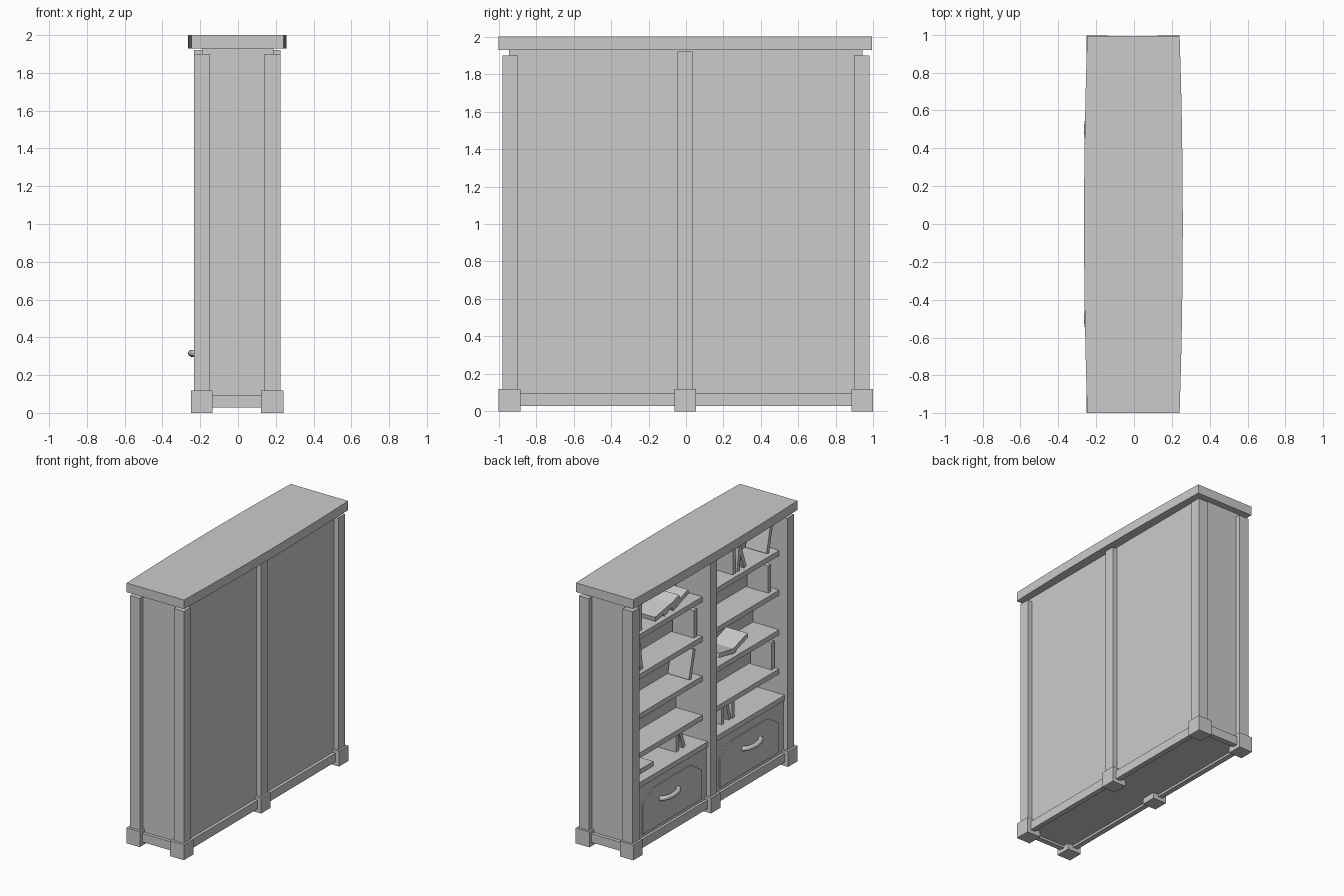
import bpy, math
from mathutils import Matrix, Vector

if "Cube" in bpy.data.objects:
    bpy.data.objects.remove(bpy.data.objects["Cube"])


def mesh_obj(name, verts, faces):
    me = bpy.data.meshes.new(name)
    me.from_pydata(verts, [], faces)
    ob = bpy.data.objects.new(name, me)
    bpy.context.collection.objects.link(ob)
    return ob


def box(name, x, y, z):
    v = [(a, b, c) for a in x for b in y for c in z]
    f = [(0, 1, 3, 2), (4, 6, 7, 5), (0, 4, 5, 1), (2, 3, 7, 6), (0, 2, 6, 4), (1, 5, 7, 3)]
    return mesh_obj(name, v, f)


def prism(name, pts, to3d, a, b):
    # extrude a 2D outline between two levels
    n = len(pts)
    v = [to3d(p, a) for p in pts] + [to3d(p, b) for p in pts]
    f = [tuple(range(n))[::-1], tuple(range(n, 2 * n))]
    f += [(i, (i + 1) % n, n + (i + 1) % n, n + i) for i in range(n)]
    return mesh_obj(name, v, f)


# bowed top slab
N = 8
ys = [-1 + 1.993 * i / N for i in range(N + 1)]
bow = lambda y: 0.244 + 0.017 * (1 - y * y)
outline = [(bow(y) - 0.003, y) for y in ys] + [(-bow(y) - 0.003, y) for y in reversed(ys)]
prism("top_slab", outline, lambda p, z: (p[0], p[1], z), 1.93, 2.0)

# plinth rails with recessed bottom
RZ = (0.028, 0.095)
box("front_rail", (-0.22, -0.18), (-0.97, 0.97), RZ)
box("back_rail", (0.17, 0.21), (-0.97, 0.97), RZ)
box("left_rail", (-0.18, 0.17), (-0.97, -0.93), RZ)
box("right_rail", (-0.18, 0.17), (0.93, 0.97), RZ)
box("bottom_panel", (-0.18, 0.17), (-0.93, 0.93), (0.045, 0.095))

# carcass
BACK = 0.06
box("back_panel", (BACK, 0.187), (-0.945, 0.943), (0.095, 1.935))
box("divider", (-0.17, BACK), (-0.045, 0.035), (0.095, 1.935))
box("left_side_panel", (-0.19, BACK), (-0.945, -0.9), (0.095, 1.935))
box("right_side_panel", (-0.19, BACK), (0.898, 0.943), (0.095, 1.935))

# posts and feet
for row, (y0, y1), top, (f0, f1) in (("left", (-0.98, -0.898), 1.9, (-1.0, -0.883)),
                                     ("middle", (-0.045, 0.035), 1.92, (-0.062, 0.053)),
                                     ("right", (0.898, 0.98), 1.9, (0.883, 0.997))):
    box(row + "_front_post", (-0.233, -0.148), (y0, y1), (0.1, top))
    box(row + "_back_post", (0.14, 0.225), (y0, y1), (0.1, top))
    box(row + "_front_foot", (-0.25, -0.135), (f0, f1), (0, 0.118))
    box(row + "_back_foot", (0.123, 0.24), (f0, f1), (0, 0.118))

# shelves, drawers and handles in both bays
SHELVES = (0.725, 1.025, 1.33, 1.635)
for bay, y0, y1 in (("left", -0.9, -0.045), ("right", 0.035, 0.898)):
    c = (y0 + y1) / 2
    for i, z in enumerate(SHELVES):
        box(f"{bay}_shelf_{i}", (-0.163, BACK), (y0, y1), (z - 0.04, z))
    box(bay + "_drawer_top", (-0.21, BACK), (y0, y1), (0.495, 0.535))
    box(bay + "_drawer_front", (-0.2, BACK), (y0, y1), (0.095, 0.495))
    panel = [(-0.355, 0.12), (0.355, 0.12), (0.355, 0.35), (0.23, 0.43), (-0.23, 0.43), (-0.355, 0.35)]
    prism(bay + "_drawer_panel", panel, lambda p, x: (x, c + p[0], p[1]), -0.208, -0.195)
    hy = math.copysign(0.5, c)
    cu = bpy.data.curves.new(bay + "_handle", 'CURVE')
    cu.dimensions = '3D'
    cu.bevel_depth = 0.019
    cu.bevel_resolution = 2
    cu.use_fill_caps = True
    sp = cu.splines.new('POLY')
    sp.points.add(10)
    for k, p in enumerate(sp.points):
        t = math.pi * k / 10
        p.co = (-0.2 - 0.046 * math.sin(t), hy - 0.105 * math.cos(t), 0.315, 1)
    ob = bpy.data.objects.new(bay + "_handle", cu)
    bpy.context.collection.objects.link(ob)


# books: y centre, shelf top, lean in degrees (90 = flat), height, thickness
def book(i, y, z, lean, h, t):
    ob = box(f"book_{i}", (-0.09, 0.09), (-t / 2, t / 2), (-h / 2, h / 2))
    ob.data.transform(Matrix.Rotation(math.radians(lean), 4, 'X'))
    low = min(v.co.z for v in ob.data.vertices)
    ob.data.transform(Matrix.Translation(Vector((-0.04, y, z - low))))


L, (A, B, C, D) = 0.535, SHELVES
BOOKS = [
    # bay y > 0
    (0.46, D, 80, 0.2, 0.035), (0.36, D, 72, 0.2, 0.035), (0.25, D, 72, 0.2, 0.035),
    (0.74, D, 0, 0.22, 0.04), (0.74, C, -8, 0.21, 0.035), (0.07, C, 0, 0.21, 0.04),
    (0.11, B, 14, 0.22, 0.03), (0.29, L, 0, 0.14, 0.035), (0.23, L, -20, 0.14, 0.03),
    (0.66, L, 90, 0.16, 0.035), (0.78, L, -8, 0.14, 0.035),
    # bay y < 0
    (-0.4, D, 0, 0.19, 0.035), (-0.5, D, -20, 0.2, 0.03), (-0.46, D, 8, 0.18, 0.03),
    (-0.83, D, 14, 0.2, 0.03), (-0.83, C, 0, 0.21, 0.035),
    (-0.32, B, 100, 0.2, 0.035), (-0.47, B, 72, 0.2, 0.035),
    (-0.87, A, 0, 0.21, 0.035), (-0.16, A, 0, 0.21, 0.035),
    (-0.26, L, 0, 0.14, 0.03), (-0.33, L, -16, 0.14, 0.025), (-0.39, L, 0, 0.14, 0.03),
]
for i, b in enumerate(BOOKS):
    book(i, *b)
